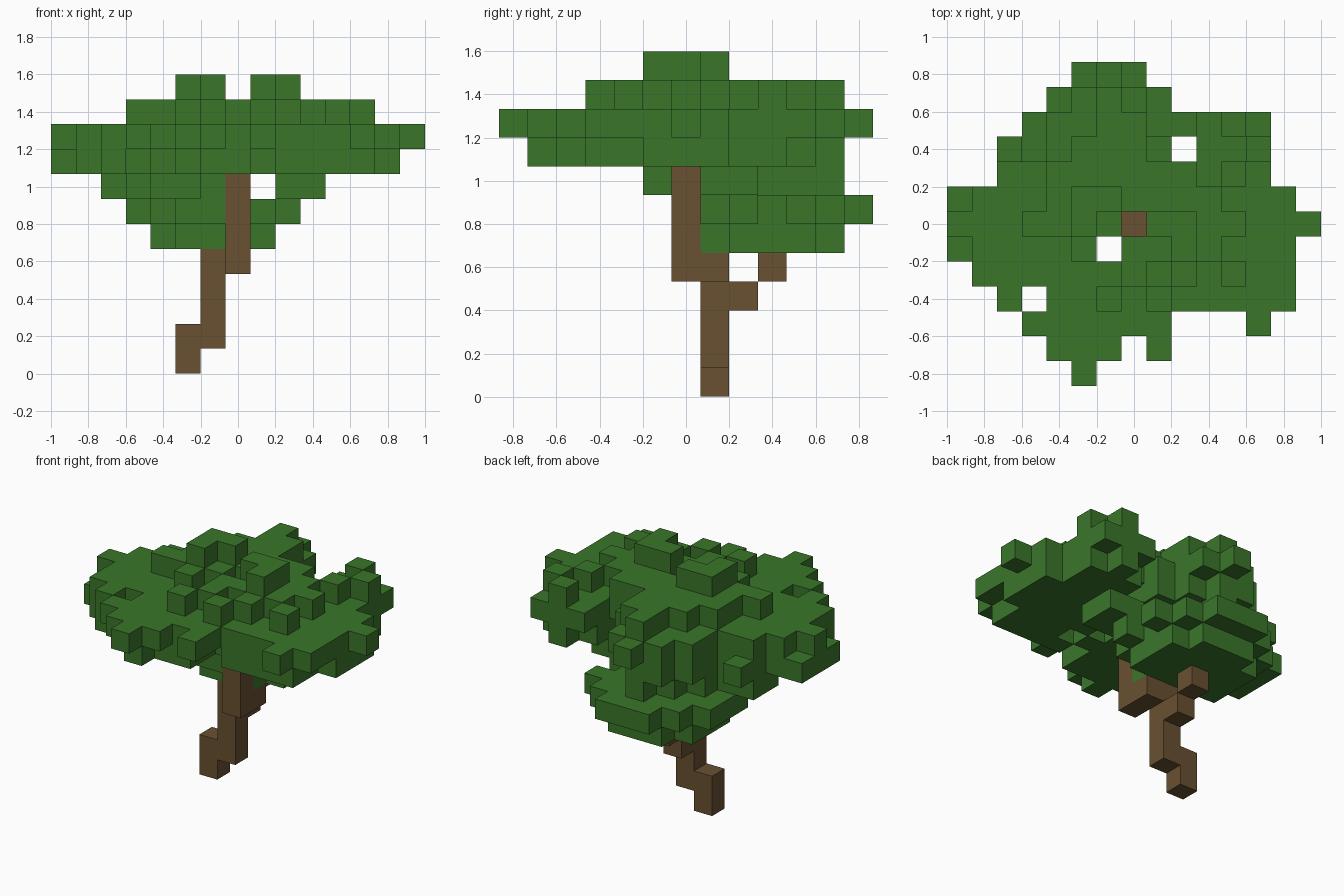
import bpy
import bmesh
from mathutils import Vector

cube = bpy.data.objects.get("Cube")
if cube:
    bpy.data.objects.remove(cube, do_unlink=True)

UNIT = 2 / 15  # edge of one block


def make_material(name, rgb):
    mat = bpy.data.materials.new(name)
    mat.use_nodes = True
    mat.diffuse_color = (*rgb, 1)
    mat.node_tree.nodes["Principled BSDF"].inputs["Base Color"].default_value = (*rgb, 1)
    return mat


def layer(height, back_row, rows):
    """Blocks of one layer drawn as a plan, back row first, left edge at x = -7."""
    return {(i - 7, back_row - r, height)
            for r, row in enumerate(rows)
            for i, mark in enumerate(row) if mark == "#"}


def disc(height, cx, cy, limit):
    span = range(-4, 5)
    return {(cx + i, cy + j, height) for i in span for j in span if i * i + j * j <= limit}


def build(name, cells, solid, mat):
    """Mesh of the outer faces of a set of blocks."""
    bm = bmesh.new()
    for cell in cells:
        for axis in range(3):
            for sign in (-1, 1):
                step = [0, 0, 0]
                step[axis] = sign
                if tuple(c + s for c, s in zip(cell, step)) in solid:
                    continue
                n = Vector(step)
                u = Vector([float(a == (axis + 1) % 3) for a in range(3)])
                v = n.cross(u)
                mid = Vector(cell) + Vector((0, 0, 0.5)) + n / 2
                corners = [mid + (a * u + b * v) / 2
                           for a, b in ((-1, -1), (1, -1), (1, 1), (-1, 1))]
                bm.faces.new([bm.verts.new(c * UNIT) for c in corners])
    bmesh.ops.remove_doubles(bm, verts=bm.verts, dist=0.001)
    mesh = bpy.data.meshes.new(name)
    bm.to_mesh(mesh)
    bm.free()
    mesh.materials.append(mat)
    obj = bpy.data.objects.new(name, mesh)
    bpy.context.collection.objects.link(obj)


# Trunk: crooked foot, middle stem, upright top
trunk = {(-2, 1, 0), (-2, 1, 1)}
trunk |= {(-1, 1, k) for k in range(1, 5)}
trunk |= {(0, 1, 4)} | {(0, 0, k) for k in range(4, 8)}

# Back branch
branch = {(-1, 2, 3), (-1, 3, 4)}

# Low leaf cluster over the back branch, with one block missing on its rim
low_leaves = disc(5, -1, 3, 5) | disc(6, -1, 3, 10) - {(2, 3, 6)}

# Leaves joining the low cluster to the canopy
low_leaves |= layer(7, 5, [
    "......#........",
    ".....##........",
    "....###........",
    "..#####..##....",
    "..#####..##....",
    "...####........",
    "....##.........",
])

# Wide canopy, lower layer
canopy = layer(8, 5, [
    ".....##........",
    "....####...#...",
    "..#.#####.###..",
    "..#######.###..",
    "#########.####.",
    "#######..#####.",
    "######.#.#####.",
    ".##.#####.###..",
    "..#.####.####..",
    "....####.......",
    ".....#.........",
])

# Wide canopy, upper layer
canopy |= layer(9, 6, [
    "......#........",
    ".....###.......",
    "....####..###..",
    "....#####.###..",
    "..###########..",
    ".#############.",
    "#######.#######",
    ".#####.#######.",
    ".#############.",
    "..#.##########.",
    "...######...#..",
    "....###.#......",
    ".....#.........",
])

# Crown
crown = layer(10, 5, [
    "......#........",
    "......##...#...",
    ".....###....#..",
    "....######.#...",
    "....#######....",
    "...####.####...",
    ".....#.####....",
    ".......#.#.#...",
    "......#.#......",
])
crown |= layer(11, 1, [
    ".....##........",
    ".....#..##.....",
    ".........#.....",
])

bark = make_material("bark_brown", (0.140, 0.082, 0.031))
leaf = make_material("leaf_green", (0.042, 0.180, 0.023))
solid = trunk | branch | low_leaves | canopy | crown
build("trunk", trunk, solid, bark)
build("back_branch", branch, solid, bark)
build("low_leaves", low_leaves, solid, leaf)
build("canopy", canopy, solid, leaf)
build("crown", crown, solid, leaf)
